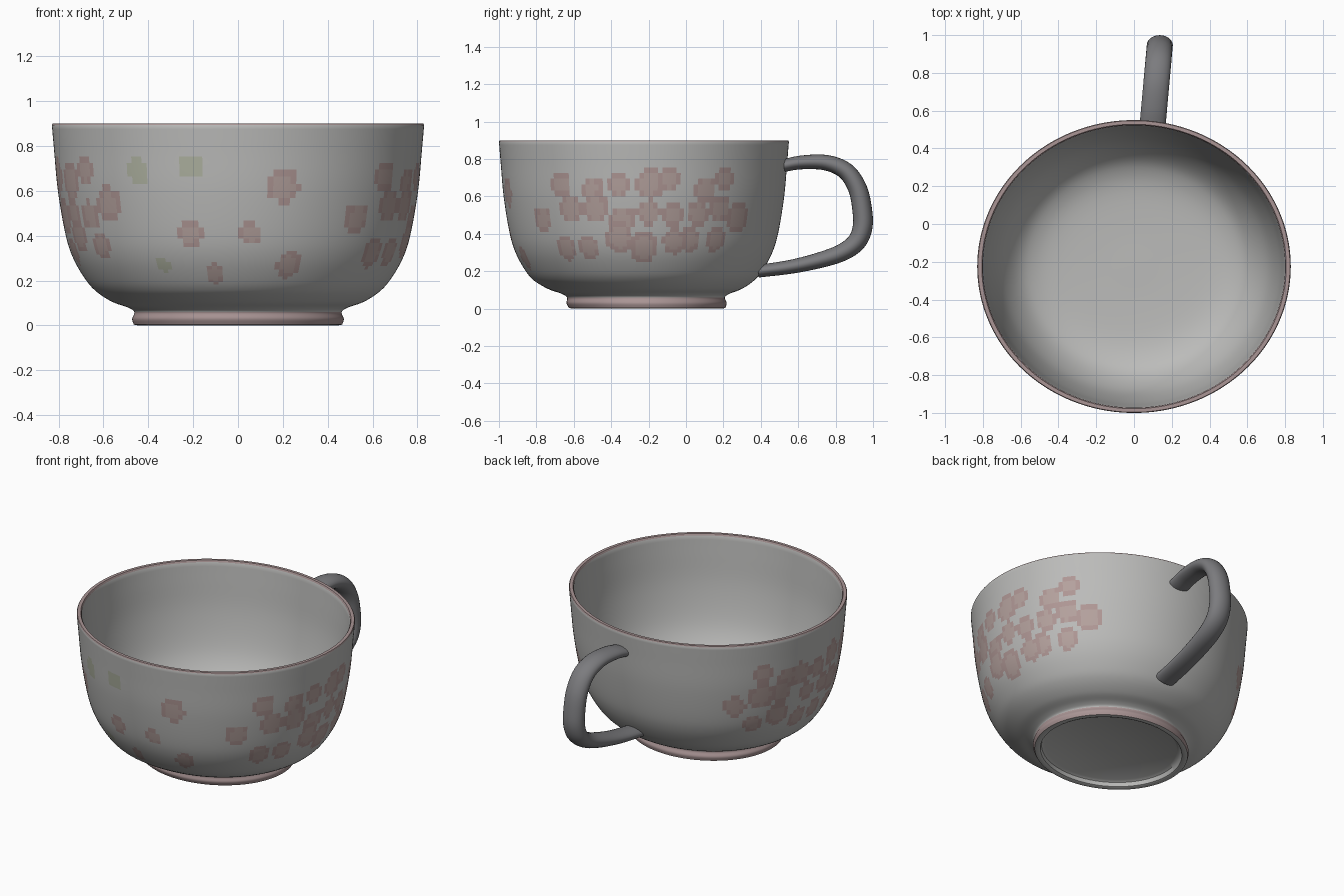
import bpy, math, random
from mathutils import Vector

if "Cube" in bpy.data.objects:
    bpy.data.objects.remove(bpy.data.objects["Cube"])

random.seed(4)
SEG = 192


def material(name, rgb):
    m = bpy.data.materials.new(name)
    m.diffuse_color = (*rgb, 1)
    m.use_nodes = True
    m.node_tree.nodes["Principled BSDF"].inputs["Base Color"].default_value = m.diffuse_color
    return m


def smooth_path(pts, n):
    """Catmull-Rom resampling of a short list of points."""
    pts = [Vector(p) for p in pts]
    ext = [2 * pts[0] - pts[1]] + pts + [2 * pts[-1] - pts[-2]]
    out = []
    for i in range(1, len(ext) - 2):
        a, b, c, d = ext[i - 1:i + 3]
        for k in range(n):
            t = k / n
            out.append(0.5 * (2 * b + (c - a) * t + (2 * a - 5 * b + 4 * c - d) * t * t
                              + (3 * b - a - 3 * c + d) * t ** 3))
    return out + [pts[-1]]


def skin(name, rings, mats):
    """Join equal-sized rings of points into a capped tube."""
    n = len(rings[0])
    verts = [p for r in rings for p in r]
    faces = [(i * n + j, i * n + (j + 1) % n, (i + 1) * n + (j + 1) % n, (i + 1) * n + j)
             for i in range(len(rings) - 1) for j in range(n)]
    last = (len(rings) - 1) * n
    faces += [tuple(reversed(range(n))), tuple(range(last, last + n))]
    me = bpy.data.meshes.new(name)
    me.from_pydata(verts, [], faces)
    ob = bpy.data.objects.new(name, me)
    bpy.context.collection.objects.link(ob)
    for m in mats:
        me.materials.append(m)
    bpy.ops.object.select_all(action='DESELECT')
    ob.select_set(True)
    bpy.context.view_layer.objects.active = ob
    bpy.ops.object.mode_set(mode='EDIT')
    bpy.ops.mesh.select_all(action='SELECT')
    bpy.ops.mesh.normals_make_consistent(inside=False)
    bpy.ops.object.mode_set(mode='OBJECT')
    bpy.ops.object.shade_smooth_by_angle(angle=math.radians(40))
    return ob


glaze = material("glaze", (0.50, 0.50, 0.49))
trim = material("pink_trim", (0.40, 0.30, 0.30))
petal = material("petal", (0.46, 0.36, 0.34))
petal_edge = material("petal_edge", (0.43, 0.31, 0.30))
leaf = material("leaf", (0.42, 0.44, 0.35))
dark = material("handle_grey", (0.20, 0.20, 0.21))

# Cup body: lathe profile (radius, z), slightly oval
underside = [(0.02, 0.04), (0.40, 0.04), (0.42, 0.03), (0.43, 0.006), (0.445, 0.0)]
outer = smooth_path([(0.465, 0.004), (0.472, 0.03), (0.462, 0.06), (0.49, 0.08), (0.56, 0.105),
                     (0.63, 0.15), (0.68, 0.205), (0.735, 0.30), (0.77, 0.41), (0.803, 0.60),
                     (0.82, 0.78), (0.83, 0.893)], 6)
lip = [(0.826, 0.90), (0.806, 0.90)]
inner = smooth_path([(0.80, 0.89), (0.79, 0.78), (0.772, 0.60), (0.735, 0.42), (0.69, 0.30),
                     (0.62, 0.20), (0.54, 0.145), (0.42, 0.115), (0.2, 0.105), (0.02, 0.105)], 4)


def ring(r, z):
    t = min(1, z / 0.15)
    ry, cy = r * (0.90 + 0.034 * t), -0.207 - 0.018 * t
    return [(r * math.cos(a), cy + ry * math.sin(a), z)
            for a in (2 * math.pi * j / SEG for j in range(SEG))]


profile = underside + [tuple(p) for p in outer] + lip + [tuple(p) for p in inner]
cup = skin("cup_body", [ring(r, z) for r, z in profile], [glaze, trim, petal, petal_edge, leaf])

# Painted blossoms: (angle, height, radius, is_leaf)
spots = [(math.radians(-90) + math.asin(x / 0.8), z, r, g) for x, z, r, g in [
    (0.2, 0.62, 0.075, 0), (-0.22, 0.41, 0.06, 0), (-0.12, 0.23, 0.045, 0), (0.06, 0.41, 0.05, 0),
    (0.25, 0.27, 0.06, 0), (-0.44, 0.69, 0.055, 1), (-0.2, 0.71, 0.055, 1), (-0.37, 0.27, 0.035, 1)]]
for centre in (0, math.pi):
    for i in range(-4, 5):
        for z in (0.36, 0.51, 0.66):
            if abs(i) == 4 and z != 0.51:
                continue
            spots.append((centre + 0.2 * i + random.uniform(-0.05, 0.05),
                          z + random.uniform(-0.04, 0.04), random.uniform(0.06, 0.085), 0))

first, top = len(underside), len(underside) + len(outer)
for f in cup.data.polygons:
    row = f.index // SEG
    z = f.center.z
    if row < top and 0.004 < z < 0.06 and row >= first - 2 or top - 1 <= row <= top + 1:
        f.material_index = 1
    elif first <= row < top and z > 0.15:
        ang = math.atan2((f.center.y + 0.225) / 0.934, f.center.x)
        for a, sz, r, g in spots:
            da = (ang - a + math.pi) % (2 * math.pi) - math.pi
            d = math.hypot(da * 0.78, z - sz) / r
            if d < 1:
                f.material_index = 4 if g else (3 if d > 0.7 else 2)
                break

# Handle: oval section swept along a curved path in y and z, leaning a little to +x
path = smooth_path([(0.522, 0.765), (0.62, 0.782), (0.75, 0.78), (0.855, 0.735), (0.918, 0.64),
                    (0.943, 0.52), (0.943, 0.43), (0.91, 0.355), (0.83, 0.298), (0.70, 0.255),
                    (0.55, 0.222), (0.385, 0.20)], 6)
rings = []
for i, p in enumerate(path):
    t = (path[min(i + 1, len(path) - 1)] - path[max(i - 1, 0)]).normalized()
    u = i / (len(path) - 1)
    thick = 0.034 + 0.019 * math.sin(math.pi * u) ** 1.5
    cx = 0.10 + 0.09 * (p.x - 0.54)
    rings.append([(cx + 0.069 * math.cos(a), p.x - t.y * thick * math.sin(a),
                   p.y + t.x * thick * math.sin(a))
                  for a in (2 * math.pi * k / 24 for k in range(24))])
skin("handle", rings, [dark])
